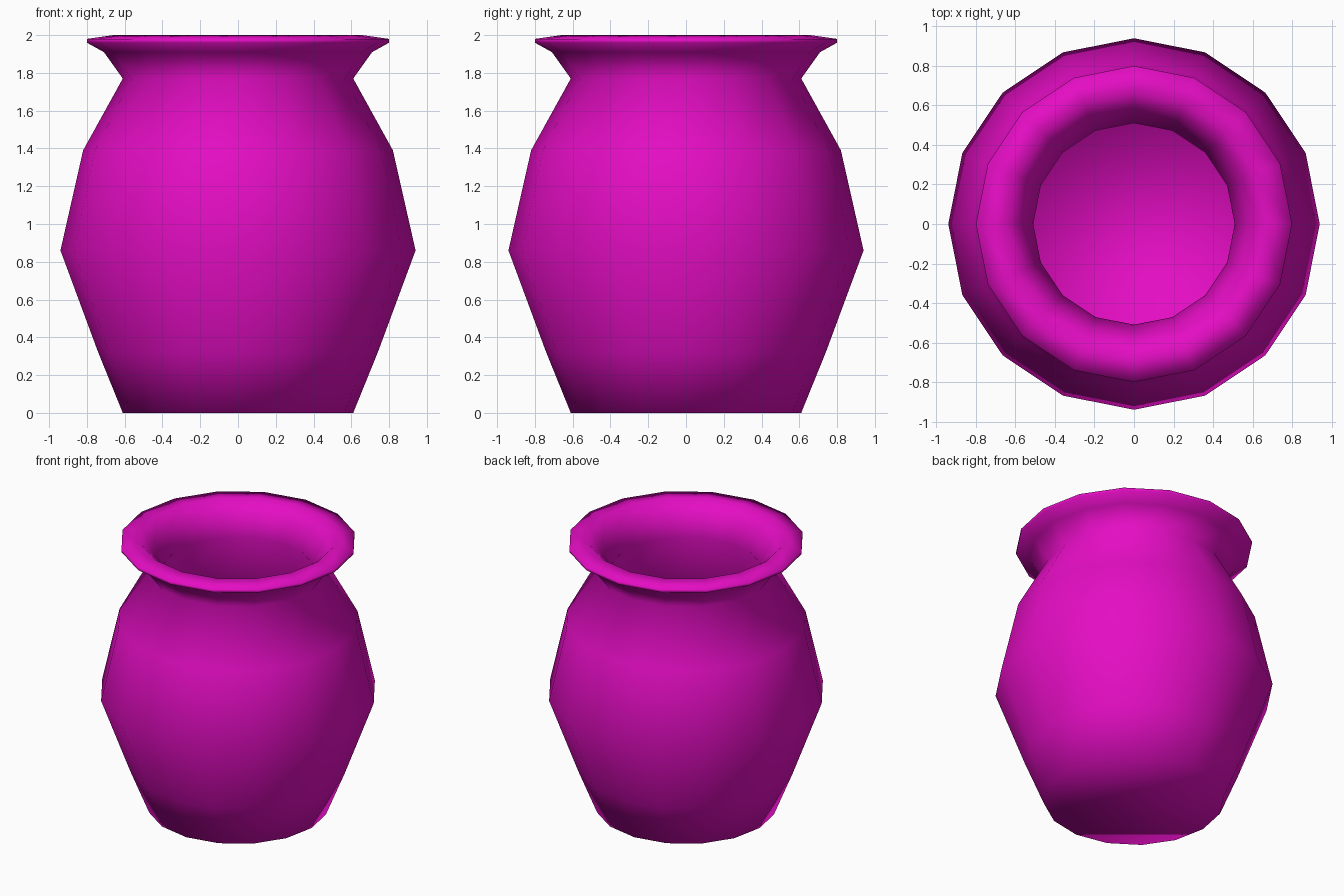
import bpy
import bmesh
import math

cube = bpy.data.objects.get("Cube")
if cube:
    bpy.data.objects.remove(cube, do_unlink=True)

SIDES = 16

# Glaze
glaze = bpy.data.materials.new("magenta glaze")
glaze.use_nodes = True
colour = (0.78, 0.004, 0.55, 1)
glaze.diffuse_color = colour
glaze.node_tree.nodes["Principled BSDF"].inputs["Base Color"].default_value = colour

# Wall section (radius, height): foot, belly, neck and lip, then back down the inside
outside = [(0.61, 0), (0.74, 0.32), (0.94, 0.86), (0.82, 1.39), (0.61, 1.77),
           (0.71, 1.91), (0.80, 1.96), (0.80, 1.98)]
inside = [(0.66, 2.0), (0.58, 1.92), (0.51, 1.77), (0.72, 1.36),
          (0.83, 0.86), (0.64, 0.35), (0.54, 0.1)]


def ring(bm, radius, height):
    step = math.tau / SIDES
    return [bm.verts.new((radius * math.cos(i * step), radius * math.sin(i * step), height))
            for i in range(SIDES)]


# Hollow pot: rings joined by bands, closed by the underside and the inner floor
bm = bmesh.new()
rings = [ring(bm, r, z) for r, z in outside + inside]
for low, high in zip(rings, rings[1:]):
    for i in range(SIDES):
        j = (i + 1) % SIDES
        bm.faces.new((low[i], low[j], high[j], high[i]))
bm.faces.new(rings[0][::-1])
bm.faces.new(rings[-1])
bmesh.ops.recalc_face_normals(bm, faces=bm.faces)
for face in bm.faces:
    face.smooth = True

mesh = bpy.data.meshes.new("pot")
bm.to_mesh(mesh)
bm.free()
mesh.materials.append(glaze)
pot = bpy.data.objects.new("pot", mesh)
bpy.context.collection.objects.link(pot)
